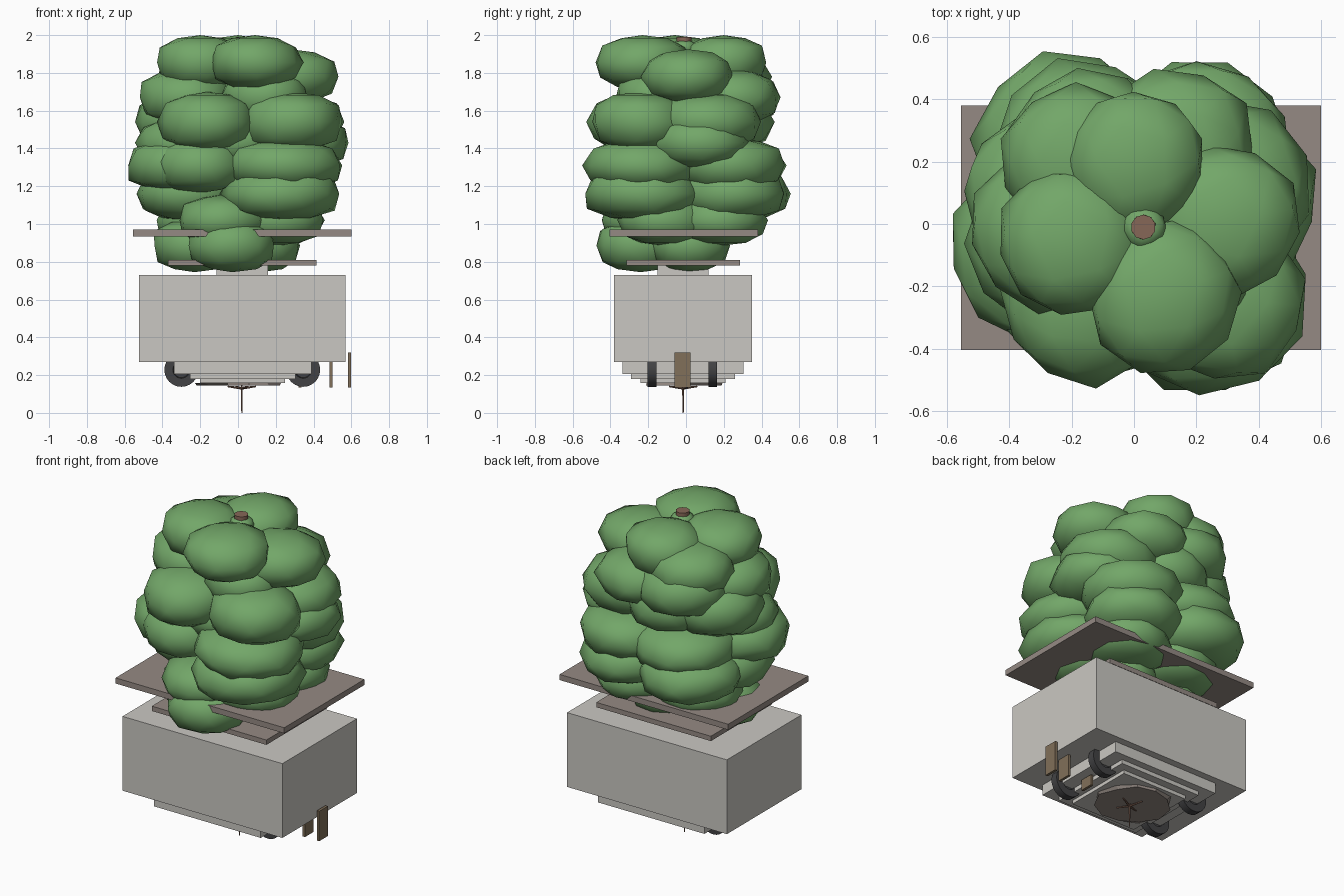
import bpy
import bmesh
import math
import random
from mathutils import Vector, Matrix

random.seed(4)
cube = bpy.data.objects.get("Cube")
if cube:
    bpy.data.objects.remove(cube, do_unlink=True)


def make_material(name, red, green, blue):
    mat = bpy.data.materials.new(name)
    mat.use_nodes = True
    colour = (red, green, blue, 1)
    mat.diffuse_color = colour
    shader = mat.node_tree.nodes["Principled BSDF"]
    shader.inputs["Base Color"].default_value = colour
    shader.inputs["Roughness"].default_value = 0.9
    return mat


stone = make_material("stone grey", 0.59, 0.575, 0.54)
slate = make_material("roof taupe", 0.3, 0.255, 0.23)
leaf = make_material("leaf green", 0.17, 0.385, 0.14)
bark = make_material("bark brown", 0.24, 0.135, 0.095)
wood = make_material("plank wood", 0.22, 0.16, 0.1)
rubber = make_material("tyre black", 0.055, 0.055, 0.058)


def add_object(name, bm, mat, smooth=None):
    mesh = bpy.data.meshes.new(name)
    bmesh.ops.recalc_face_normals(bm, faces=bm.faces)
    bm.to_mesh(mesh)
    bm.free()
    mesh.materials.append(mat)
    obj = bpy.data.objects.new(name, mesh)
    bpy.context.collection.objects.link(obj)
    if smooth:
        bpy.ops.object.select_all(action="DESELECT")
        obj.select_set(True)
        bpy.context.view_layer.objects.active = obj
        bpy.ops.object.shade_smooth_by_angle(angle=math.radians(smooth))
    return obj


def box(name, xs, ys, zs, mat):
    """Box given by its low and high limit on each axis."""
    bm = bmesh.new()
    bmesh.ops.create_cube(bm, size=1)
    for v in bm.verts:
        v.co = Vector([(a + b) / 2 + c * (b - a) for (a, b), c in zip((xs, ys, zs), v.co)])
    return add_object(name, bm, mat)


def rod(name, start, end, r_start, r_end, mat, sides=8):
    """Tapered cylinder between two points."""
    start, end = Vector(start), Vector(end)
    axis = end - start
    turn = axis.to_track_quat("Z", "Y").to_matrix().to_4x4()
    bm = bmesh.new()
    bmesh.ops.create_cone(bm, cap_ends=True, segments=sides, radius1=r_start,
                          radius2=r_end, depth=axis.length,
                          matrix=Matrix.Translation((start + end) / 2) @ turn)
    return add_object(name, bm, mat, 40)


def wheel(name, x, y):
    """Wide tyre with dished sides."""
    bm = bmesh.new()
    bmesh.ops.create_cone(bm, cap_ends=True, segments=24, radius1=0.09, radius2=0.09, depth=0.045,
                          matrix=Matrix.Translation((x, y, 0.228)) @ Matrix.Rotation(math.pi / 2, 4, "X"))
    caps = [f for f in bm.faces if len(f.verts) > 4]
    bmesh.ops.inset_individual(bm, faces=caps, thickness=0.045, depth=0)
    bmesh.ops.inset_individual(bm, faces=caps, thickness=0.004, depth=-0.015)
    add_object(name, bm, rubber, 40)


def leaf_clump(name, x, y, z, radius, height):
    """Flattened, slightly boxy and uneven ball of leaves."""
    bm = bmesh.new()
    bmesh.ops.create_icosphere(bm, subdivisions=2, radius=1)
    turn = Matrix.Rotation(random.uniform(0, math.tau), 3, "Z")
    for v in bm.verts:
        p = turn @ v.co
        wobble = random.uniform(0.95, 1.06)
        lift = math.copysign(abs(p.z) ** 0.75, p.z)
        v.co = (x + p.x * radius * wobble, y + p.y * radius * wobble, z + lift * height)
    return add_object(name, bm, leaf, 60)


# Main block with its neck and the two flat roofs
box("body", (-0.525, 0.57), (-0.38, 0.35), (0.27, 0.73), stone)
box("neck", (-0.115, 0.16), (-0.15, 0.12), (0.73, 0.79), stone)
box("lower_roof", (-0.37, 0.415), (-0.315, 0.285), (0.78, 0.81), slate)
box("upper_roof", (-0.555, 0.6), (-0.405, 0.38), (0.935, 0.97), slate)

# Stepped underside, each slab smaller than the one above
box("base_slab_top", (-0.34, 0.39), (-0.335, 0.305), (0.205, 0.27), stone)
box("base_slab_middle", (-0.255, 0.305), (-0.29, 0.26), (0.18, 0.205), stone)
box("base_slab_bottom", (-0.2, 0.25), (-0.24, 0.21), (0.158, 0.18), stone)

# Uneven disc below the base, with a tap root and side roots
bm = bmesh.new()
bmesh.ops.create_cone(bm, cap_ends=True, segments=11, radius1=0.21, radius2=0.22, depth=0.014,
                      matrix=Matrix.Translation((0.0, -0.01, 0.151)))
for v in bm.verts:
    v.co.xy *= random.uniform(0.9, 1.08)
add_object("root_disc", bm, slate)
rod("tap_root", (0.02, -0.015, 0), (0.02, -0.015, 0.15), 0.003, 0.006, bark, 6)
for i in range(4):
    a = math.tau * i / 4 + 0.4
    rod("side_root", (0.02, -0.015, 0.13),
        (0.02 + 0.08 * math.cos(a), -0.015 + 0.08 * math.sin(a), 0.14), 0.007, 0.004, bark, 6)

# Wheels
for end, x in (("left", 0.345), ("right", -0.3)):
    for side, y in (("front", -0.18), ("back", 0.142)):
        wheel(f"{side}_{end}_wheel", x, y)

# Loose upright planks beside the wheels
for x, top in ((0.32, 0.2), (0.485, 0.27), (0.582, 0.32)):
    box("plank", (x, x + 0.016), (-0.06, 0.025), (0.135, top), wood)

# Trunk and its leafy collar
rod("trunk", (0.03, -0.01, 0.8), (0.03, -0.01, 1.99), 0.05, 0.04, bark, 10)
leaf_clump("top_collar", 0.03, -0.01, 1.93, 0.072, 0.045)

# Crown: (height of level, half thickness) with clumps as (x, y, radius)
crown = {
    (1.855, 0.145): [(0.0, 0.2, 0.235), (-0.2, -0.06, 0.24), (0.09, -0.23, 0.245)],
    (1.78, 0.145): [(0.28, 0.01, 0.25), (-0.18, 0.2, 0.25)],
    (1.67, 0.15): [(0.14, -0.14, 0.23), (0.13, 0.24, 0.26), (-0.27, -0.02, 0.26),
                   (-0.15, 0.24, 0.26)],
    (1.54, 0.16): [(-0.16, -0.26, 0.26), (0.28, -0.24, 0.27), (0.27, 0.12, 0.29),
                   (-0.28, 0.1, 0.27), (-0.05, 0.2, 0.26)],
    (1.43, 0.14): [(0.32, 0.07, 0.27), (-0.27, -0.05, 0.27), (0.0, -0.13, 0.25)],
    (1.31, 0.145): [(0.24, -0.23, 0.31), (-0.31, -0.08, 0.29), (0.22, 0.24, 0.29),
                    (-0.16, 0.23, 0.3), (-0.2, -0.22, 0.25)],
    (1.16, 0.145): [(0.23, -0.23, 0.32), (-0.27, 0.0, 0.27), (0.21, 0.24, 0.28),
                    (-0.21, 0.26, 0.3)],
    (1.02, 0.135): [(-0.08, -0.21, 0.24), (0.21, -0.12, 0.25), (0.2, 0.18, 0.25),
                    (-0.18, 0.13, 0.25)],
    (0.885, 0.14): [(-0.03, -0.24, 0.24), (-0.23, -0.04, 0.23), (0.12, 0.02, 0.21)],
}
for (level, thickness), clumps in crown.items():
    for x, y, radius in clumps:
        leaf_clump("leaf_clump", x, y, level, radius, thickness)
